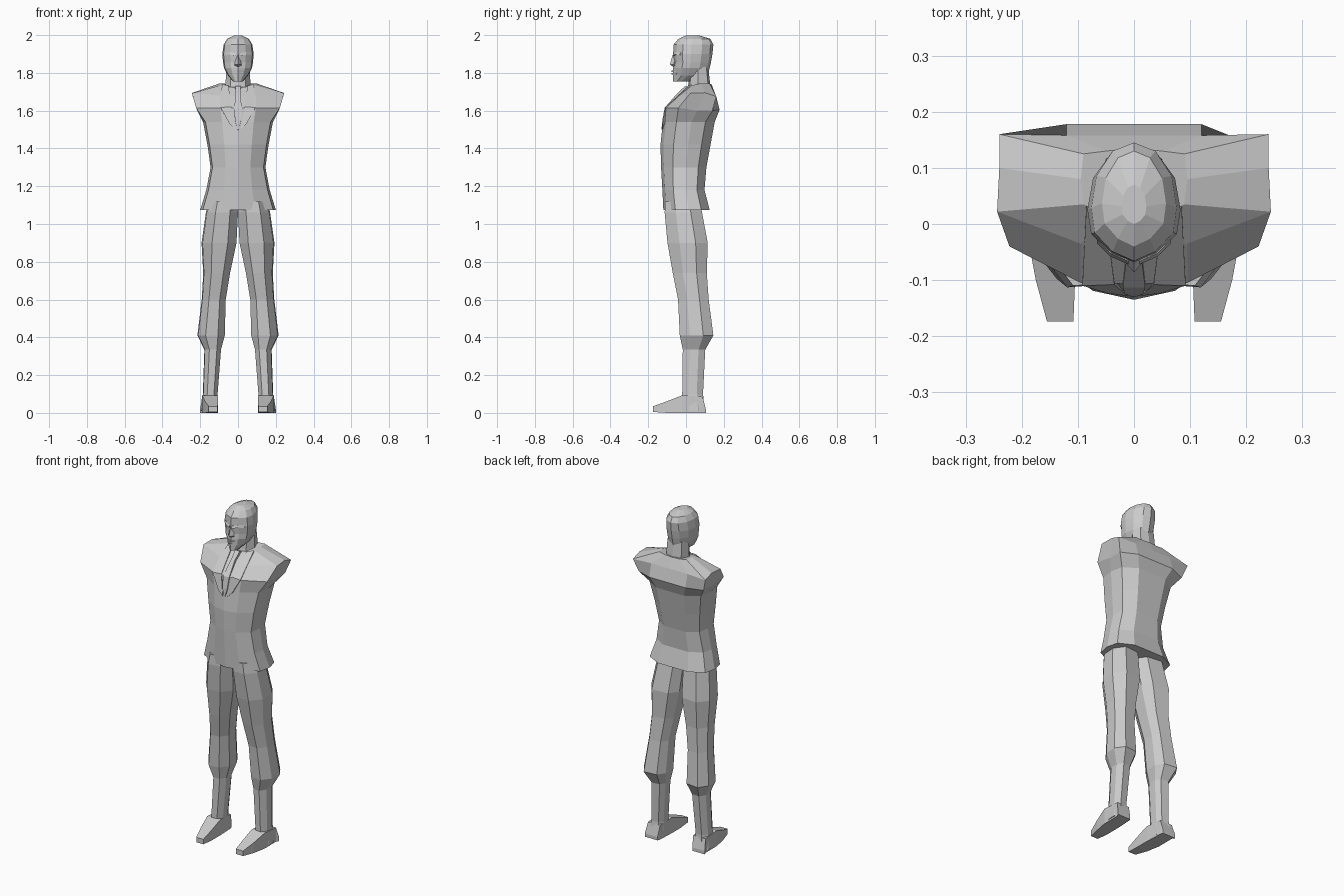
import bpy, bmesh


def loft(name, rings, mirror=False):
    """Skin a stack of equal-length point rings and cap both ends."""
    bm = bmesh.new()
    loops = [[bm.verts.new(p) for p in ring] for ring in rings]
    n = len(loops[0])
    for a, b in zip(loops, loops[1:]):
        for i in range(n):
            j = (i + 1) % n
            bm.faces.new((a[i], a[j], b[j], b[i]))
    bm.faces.new(loops[0][::-1])
    bm.faces.new(loops[-1])
    bmesh.ops.recalc_face_normals(bm, faces=bm.faces)
    mesh = bpy.data.meshes.new(name)
    bm.to_mesh(mesh)
    bm.free()
    ob = bpy.data.objects.new(name, mesh)
    bpy.context.collection.objects.link(ob)
    if mirror:
        ob.modifiers.new("mirror", 'MIRROR').use_mirror_merge = False
    return ob


def full(half):
    """Complete a half ring (front centre round to back centre) across x = 0."""
    return half + [(-x, y, z) for x, y, z in half[-2:0:-1]]


def half_ring(profile, z, w, front, back):
    return [(u * w, front + v * (back - front), z) for u, v in profile]


def box_ring(x0, x1, y, z0, z1):
    return [(x0, y, z0), (x1, y, z0), (x1, y, z1), (x0, y, z1)]


# Jacket: waisted body, then chest, shoulder and collar rings
body = [(0, 0), (.45, .06), (.93, .26), (1, .55), (.92, .82), (.5, 1), (0, 1)]
levels = [(1.075, .20, -.12, .125), (1.18, .168, -.125, .098),
          (1.30, .145, -.132, .108), (1.42, .162, -.135, .13),
          (1.54, .185, -.122, .152)]
rings = [full(half_ring(body, *l)) for l in levels]
rings.append(full([(0, -.107, 1.615), (.095, -.105, 1.615), (.222, -.04, 1.615), (.215, .06, 1.6),
                   (.215, .14, 1.6), (.12, .178, 1.605), (0, .178, 1.605)]))
rings.append(full([(0, -.045, 1.675), (.095, -.035, 1.68), (.244, .022, 1.692), (.24, .10, 1.695),
                   (.24, .16, 1.675), (.12, .158, 1.68), (0, .158, 1.68)]))
rings.append(full([(0, .005, 1.715), (.05, .015, 1.725), (.09, .035, 1.735), (.095, .08, 1.745),
                   (.09, .125, 1.745), (.05, .13, 1.74), (0, .135, 1.74)]))
loft("jacket", rings)

# Lapels and tie lying on the chest
loft("lapel", [
    [(.05, .012, 1.732), (.085, .03, 1.74), (.085, .035, 1.725), (.05, .02, 1.715)],
    [(.035, -.108, 1.62), (.092, -.11, 1.617), (.092, -.09, 1.605), (.035, -.09, 1.605)],
    [(.012, -.128, 1.5), (.045, -.124, 1.53), (.045, -.10, 1.53), (.012, -.11, 1.5)],
], mirror=True)
tie = [(.015, -.005, 1.73), (.012, -.05, 1.688), (.02, -.113, 1.615), (.016, -.125, 1.55), (.003, -.13, 1.5)]
loft("tie", [[(-w, y, z), (w, y, z), (w, y + .03, z - .01), (-w, y + .03, z - .01)] for w, y, z in tie])

# Trouser legs: z, inner x, outer x, front y, back y
leg = [(0, .3), (.25, .03), (.7, 0), (.97, .3), (1, .7), (.75, 1), (.2, .95), (0, .7)]
cuts = [(1.12, 0, .155, -.11, .075), (1.06, 0, .17, -.113, .085),
        (.90, .008, .193, -.098, .115), (.74, .042, .184, -.07, .11),
        (.60, .065, .192, -.042, .12), (.41, .07, .215, -.033, .145),
        (.335, .09, .178, -.017, .102), (.10, .108, .186, -.02, .09),
        (.01, .108, .195, -.02, .10)]
loft("trouser_leg", [[(a + u * (b - a), f + v * (k - f), z) for u, v in leg]
                     for z, a, b, f, k in cuts], mirror=True)

# Pointed shoes
loft("shoe", [box_ring(.115, .2, .105, 0, .02), box_ring(.11, .19, .088, 0, .085),
              box_ring(.105, .19, -.02, 0, .093), box_ring(.105, .175, -.10, 0, .062),
              box_ring(.108, .155, -.174, .005, .035)], mirror=True)

# Neck
neck = [(0, 0), (.6, .08), (1, .45), (.75, .9), (0, 1)]
loft("neck", [full(half_ring(neck, z, w, f, b)) for z, w, f, b in
              [(1.67, .075, .0, .13), (1.74, .066, .012, .128), (1.83, .062, .02, .118)]])

# Head
skull = [(0, 0), (.5, .08), (.92, .24), (1, .45), (.88, .72), (.5, .93), (0, 1)]
head = [(1.755, .026, -.07, .03), (1.785, .052, -.07, .115), (1.825, .074, -.068, .125),
        (1.855, .079, -.064, .132), (1.90, .083, -.068, .14), (1.95, .076, -.066, .145),
        (1.98, .057, -.04, .13), (1.998, .022, 0, .07)]
loft("head", [full(half_ring(skull, *l)) for l in head])

# Face: nose, brows and lips
loft("nose", [full([(0, y, z), (w, y + .02, z), (0, -.04, z)]) for z, w, y in
              [(1.832, .016, -.068), (1.845, .018, -.086), (1.895, .008, -.07)]])
loft("brow", [[(x, y, z + .008), (x, y - .006, z - .006), (x, y + .03, z - .006), (x, y + .03, z + .008)]
              for x, y, z in [(.01, -.066, 1.896), (.042, -.052, 1.903), (.066, -.028, 1.9)]], mirror=True)
for z in (1.795, 1.808):
    loft("lip", [[(x, y, z - .004), (x, y + .02, z - .004), (x, y + .02, z + .004), (x, y, z + .004)]
                 for x, y in [(-.033, -.054), (0, -.076), (.033, -.054)]])
